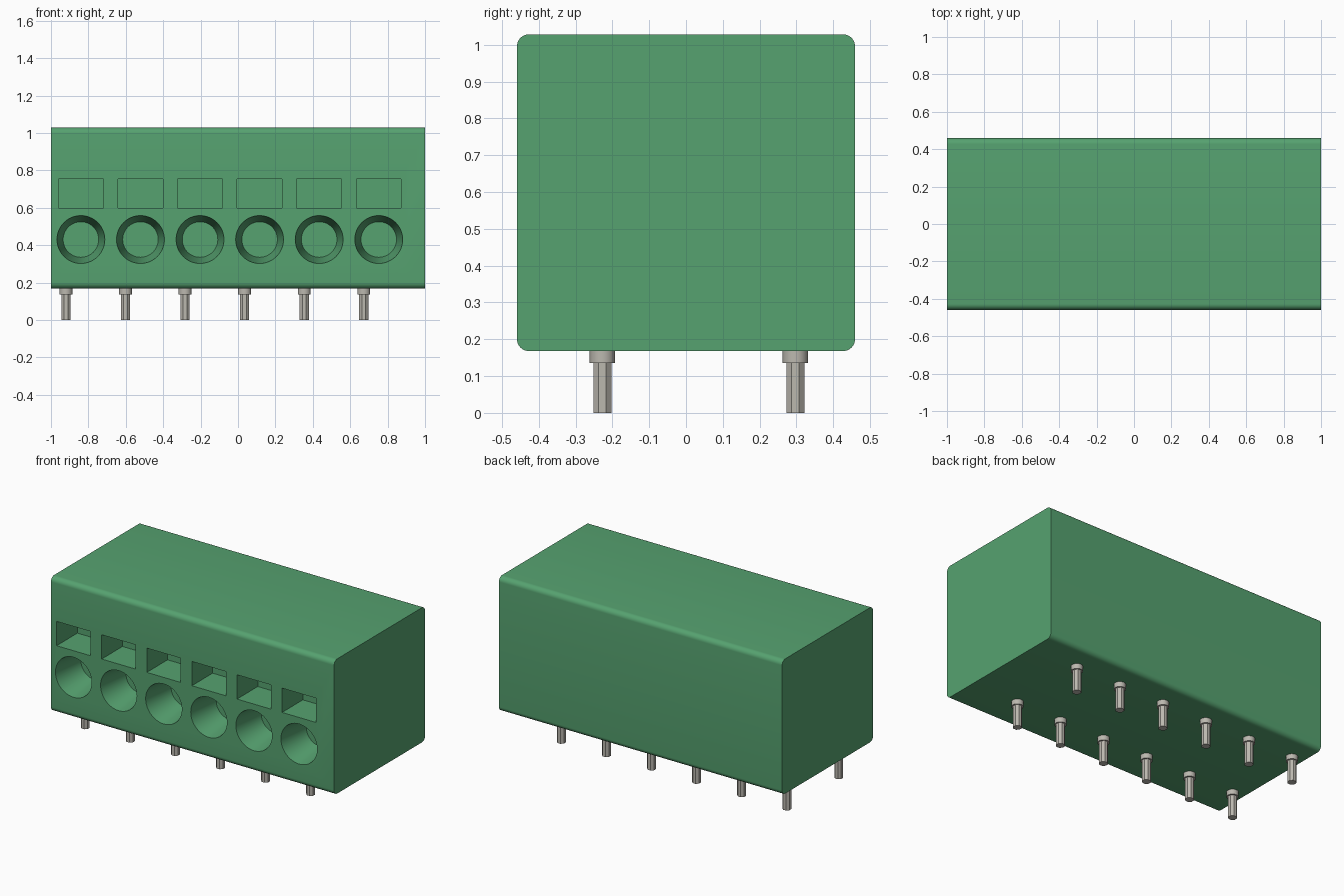
import bpy, bmesh, math
from mathutils import Matrix, Vector

cube = bpy.data.objects.get("Cube")
if cube:
    bpy.data.objects.remove(cube, do_unlink=True)

WAYS, PITCH = 6, 0.3185
HALF_Y, Z0, Z1, R = 0.459, 0.168, 1.028, 0.032
HOLE_X, PIN_X = -0.84, -0.92


def material(name, color):
    m = bpy.data.materials.new(name)
    m.use_nodes = True
    m.diffuse_color = color
    bsdf = next(n for n in m.node_tree.nodes if n.type == 'BSDF_PRINCIPLED')
    bsdf.inputs["Base Color"].default_value = color
    return m


green = material("green plastic", (0.093, 0.362, 0.162, 1))
metal = material("tinned metal", (0.50, 0.48, 0.43, 1))


def to_object(bm, name, mat):
    bmesh.ops.recalc_face_normals(bm, faces=bm.faces)
    mesh = bpy.data.meshes.new(name)
    bm.to_mesh(mesh)
    bm.free()
    mesh.materials.append(mat)
    ob = bpy.data.objects.new(name, mesh)
    bpy.context.collection.objects.link(ob)
    return ob


def smooth(ob):
    bpy.ops.object.select_all(action='DESELECT')
    ob.select_set(True)
    bpy.context.view_layer.objects.active = ob
    bpy.ops.object.shade_smooth_by_angle(angle=math.radians(30))


# Housing: rounded side profile swept along x
bm = bmesh.new()
profile = []
corners = ((1, 1), (-1, 1), (-1, -1), (1, -1))
for i, (sy, sz) in enumerate(corners):
    cy = sy * (HALF_Y - R)
    cz = Z1 - R if sz > 0 else Z0 + R
    for k in range(9):
        a = math.radians(90 * i + 90 * k / 8)
        profile.append(bm.verts.new((-1, cy + R * math.cos(a), cz + R * math.sin(a))))
face = bm.faces.new(profile)
ext = bmesh.ops.extrude_face_region(bm, geom=[face])
bmesh.ops.translate(bm, vec=(2, 0, 0),
                    verts=[g for g in ext["geom"] if isinstance(g, bmesh.types.BMVert)])
housing = to_object(bm, "housing", green)

# Cutters: tapered wire entries and rectangular release slots
DEPTH, OUT = 0.21, 0.02
mid_y = -HALF_Y + (DEPTH - OUT) / 2
taper = (0.128 - 0.095) / DEPTH
bm = bmesh.new()
for i in range(WAYS):
    x = HOLE_X + i * PITCH
    bmesh.ops.create_cone(
        bm, cap_ends=True, segments=48, radius1=0.095, radius2=0.128 + taper * OUT,
        depth=DEPTH + OUT,
        matrix=Matrix.Translation((x, mid_y, 0.43)) @ Matrix.Rotation(math.pi / 2, 4, 'X'))
    bmesh.ops.create_cube(
        bm, size=1,
        matrix=Matrix.Translation((x, mid_y, 0.677))
        @ Matrix.Diagonal((0.24, DEPTH + OUT, 0.155, 1)))
cutter = to_object(bm, "opening_cutter", green)
cutter.hide_render = True

mod = housing.modifiers.new("openings", 'BOOLEAN')
mod.operation = 'DIFFERENCE'
mod.solver = 'EXACT'
mod.object = cutter
bpy.ops.object.select_all(action='DESELECT')
housing.select_set(True)
bpy.context.view_layer.objects.active = housing
bpy.ops.object.modifier_apply(modifier=mod.name)
bpy.data.objects.remove(cutter, do_unlink=True)
smooth(housing)


# Solder pins: octagonal leg with a round collar, two rows
def cylinder(bm, x, y, z0, z1, radius, sides, turn=0.0):
    bmesh.ops.create_cone(
        bm, cap_ends=True, segments=sides, radius1=radius, radius2=radius, depth=z1 - z0,
        matrix=Matrix.Translation((x, y, (z0 + z1) / 2)) @ Matrix.Rotation(turn, 4, 'Z'))


for row, y in (("front", -0.227), ("back", 0.297)):
    for i in range(WAYS):
        x = PIN_X + i * PITCH
        bm = bmesh.new()
        cylinder(bm, x, y, 0, 0.14, 0.0265, 8, math.pi / 8)
        cylinder(bm, x, y, 0.136, Z0 + 0.004, 0.0345, 32)
        smooth(to_object(bm, f"{row}_pin_{i + 1}", metal))
